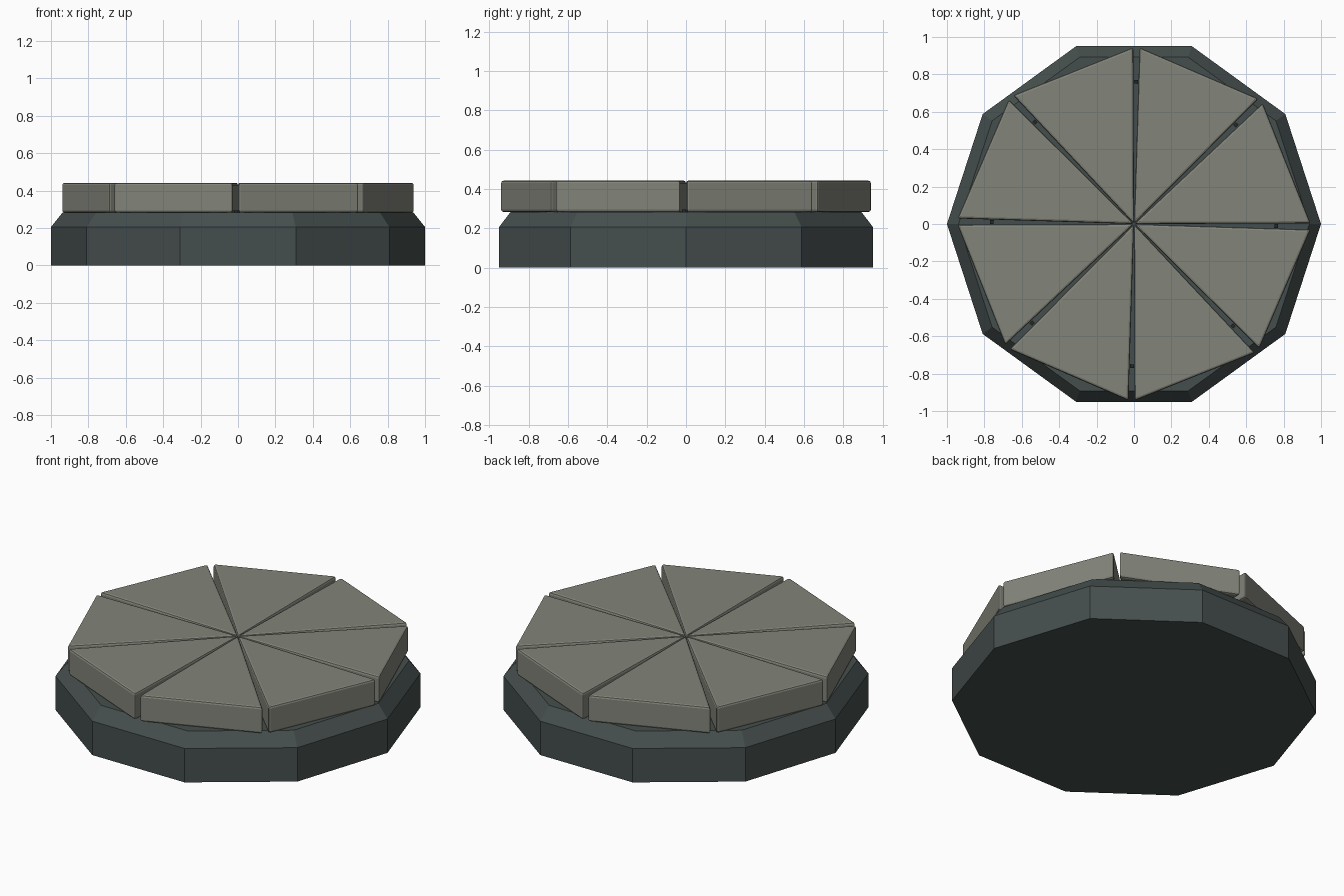
import bpy, bmesh
from math import cos, sin, radians, pi

if "Cube" in bpy.data.objects:
    bpy.data.objects.remove(bpy.data.objects["Cube"])


def material(name, rgb):
    m = bpy.data.materials.new(name)
    m.diffuse_color = (*rgb, 1)
    m.use_nodes = True
    m.node_tree.nodes["Principled BSDF"].inputs["Base Color"].default_value = m.diffuse_color
    return m


def loft(name, rings, mat):
    """Solid from stacked rings of equal point count."""
    bm = bmesh.new()
    loops = [[bm.verts.new(p) for p in ring] for ring in rings]
    n = len(loops[0])
    for a, b in zip(loops, loops[1:]):
        for i in range(n):
            j = (i + 1) % n
            bm.faces.new((a[i], a[j], b[j], b[i]))
    bm.faces.new(loops[0][::-1])
    bm.faces.new(loops[-1])
    bmesh.ops.recalc_face_normals(bm, faces=bm.faces)
    me = bpy.data.meshes.new(name)
    bm.to_mesh(me)
    bm.free()
    me.materials.append(mat)
    ob = bpy.data.objects.new(name, me)
    bpy.context.collection.objects.link(ob)
    return ob


def polar(r, a, z):
    return (r * cos(a), r * sin(a), z)


dark = material("dark_stone", (0.06, 0.078, 0.075))
light = material("light_stone", (0.225, 0.235, 0.195))
black = material("joint_dark", (0.02, 0.022, 0.022))

# Ten-sided plinth with chamfered top edge
loft("plinth", [[polar(r, i * pi / 5, z) for i in range(10)]
                for r, z in ((1, 0), (1, 0.205), (0.938, 0.283))], dark)

# Eight bevelled wedge slabs, slightly rotated, with tapering gaps
TURN, GAP, R = radians(-0.8), radians(1.0), 0.944
for k in range(8):
    a0 = TURN + k * pi / 4
    a1 = a0 + pi / 4
    slab = loft(f"wedge_slab_{k + 1}",
                [[(0, 0, z), polar(R, a0 + GAP, z), polar(R, a1 - GAP, z)]
                 for z in (0.282, 0.442)], light)
    bev = slab.modifiers.new("edge_bevel", "BEVEL")
    bev.width = 0.012
    bev.segments = 2
    bev.limit_method = "ANGLE"

    # Small stud in the joint
    c, s, h = cos(a0), sin(a0), 0.01
    loft(f"joint_stud_{k + 1}",
         [[(c * (0.76 + u) - s * v, s * (0.76 + u) + c * v, z)
           for u, v in ((-h, -h), (h, -h), (h, h), (-h, h))]
          for z in (0.275, 0.295)], black)
